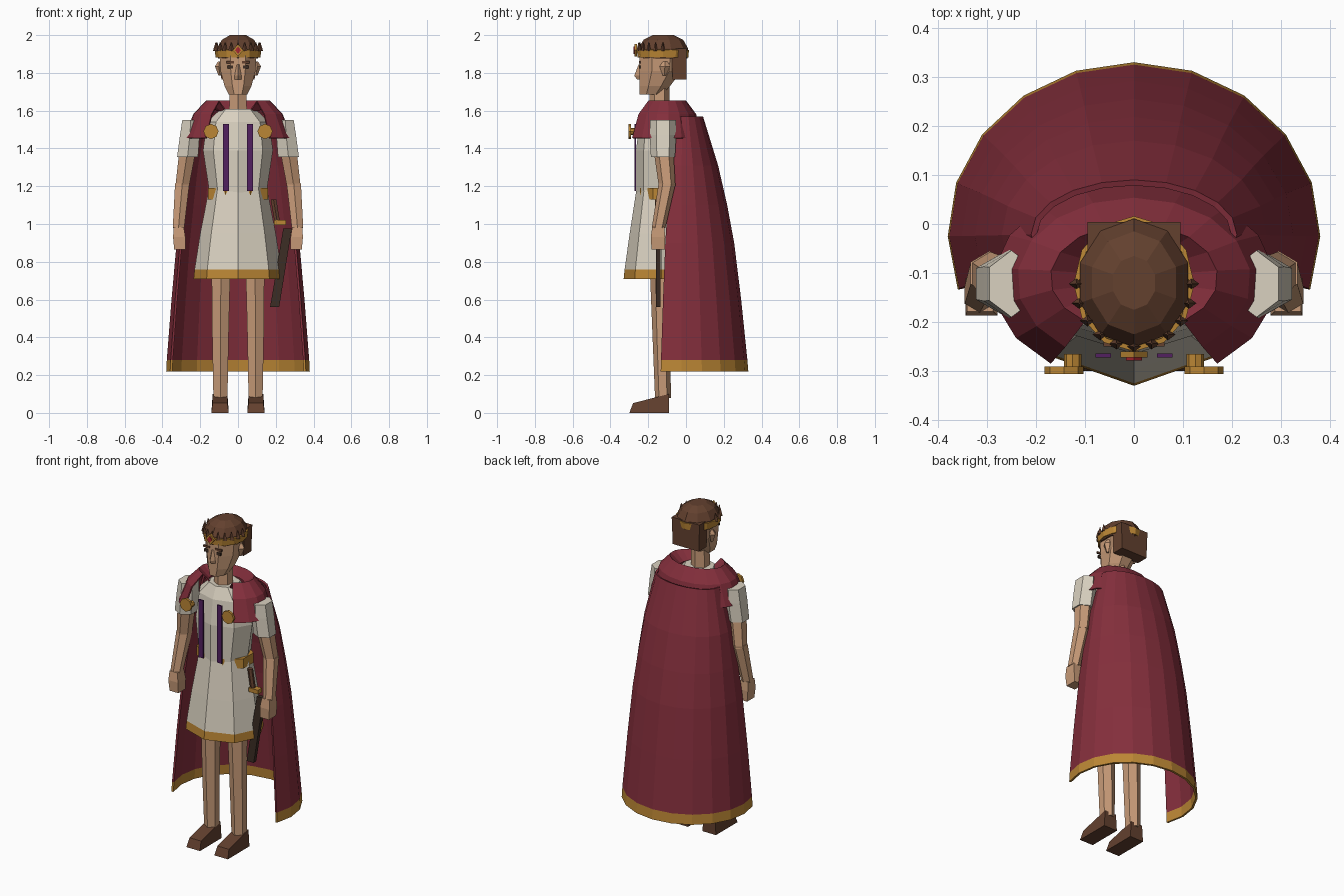
import bpy, bmesh, math
from mathutils import Vector

if "Cube" in bpy.data.objects:
    bpy.data.objects.remove(bpy.data.objects["Cube"], do_unlink=True)


def material(name, r, g, b):
    m = bpy.data.materials.new(name)
    m.use_nodes = True
    m.diffuse_color = (r, g, b, 1)
    m.node_tree.nodes["Principled BSDF"].inputs["Base Color"].default_value = (r, g, b, 1)
    return m


CRIMSON = material("crimson cloth", .23, .028, .045)
CREAM = material("cream linen", .70, .64, .53)
SKIN = material("skin", .58, .33, .19)
GOLD = material("gold", .50, .24, .035)
HAIR = material("brown hair", .125, .052, .028)
DARK = material("dark leather", .045, .026, .018)
PURPLE = material("purple stripe", .085, .014, .115)
GEM = material("red gem", .40, .02, .03)


def finish(name, bm, mats, rule=None):
    bmesh.ops.recalc_face_normals(bm, faces=bm.faces)
    if rule:
        for f in bm.faces:
            f.material_index = rule(f.calc_center_median())
    me = bpy.data.meshes.new(name)
    bm.to_mesh(me)
    bm.free()
    for m in mats:
        me.materials.append(m)
    ob = bpy.data.objects.new(name, me)
    bpy.context.collection.objects.link(ob)
    return ob


def loft(name, rings, *mats, n=8, turn=0, arc=None, caps=True, rule=None):
    """Join elliptical rings (x, y, z, rx, ry); vertex zero faces the front."""
    bm = bmesh.new()
    full = arc is None
    start, span = (turn - 90, 360) if full else (arc[0], arc[1] - arc[0])
    rows = []
    for x, y, z, rx, ry in rings:
        row = []
        for i in range(n if full else n + 1):
            a = math.radians(start + span * i / n)
            row.append(bm.verts.new((x + rx * math.cos(a), y + ry * math.sin(a), z)))
        rows.append(row)
    for low, high in zip(rows, rows[1:]):
        for i in range(n):
            j = (i + 1) % len(low)
            bm.faces.new((low[i], low[j], high[j], high[i]))
    if full and caps:
        bm.faces.new(rows[0][::-1])
        bm.faces.new(rows[-1])
    return finish(name, bm, mats, rule)


def box(name, lo, hi, mat):
    bm = bmesh.new()
    bmesh.ops.create_cube(bm, size=1)
    lo, hi = Vector(lo), Vector(hi)
    for v in bm.verts:
        v.co = [(l + h) / 2 + c * (h - l) for l, h, c in zip(lo, hi, v.co)]
    return finish(name, bm, [mat])


def disc(name, x, y, z, r, depth, mat, n=8, tall=1):
    """Flat polygon plate facing the front."""
    bm = bmesh.new()
    bmesh.ops.create_cone(bm, cap_ends=True, segments=n, radius1=r, radius2=r, depth=depth)
    for v in bm.verts:
        v.co = (x + v.co.x, y + v.co.z, z + v.co.y * tall)
    return finish(name, bm, [mat])


def thicken(ob, t, offset=-1):
    mod = ob.modifiers.new("thickness", "SOLIDIFY")
    mod.thickness = t
    mod.offset = offset


# Cloak with gold hem, open at the front
cloak = loft("cloak", [(0, -.02, z, rx, ry) for z, rx, ry in (
    (.22, .38, .35), (.28, .377, .345), (.6, .352, .312), (.9, .325, .275),
    (1.1, .3, .238), (1.31, .27, .19), (1.57, .21, .11))],
    CRIMSON, GOLD, n=12, arc=(-19, 199), rule=lambda c: c.z < .28)
thicken(cloak, .012)

# Shoulder cape
cape = loft("shoulder_cape", [(0, -.11, 1.60, .11, .08), (0, -.11, 1.65, .17, .11),
                              (0, -.115, 1.58, .235, .165), (0, -.12, 1.455, .285, .2)],
            CRIMSON, n=14, arc=(-54, 234))
thicken(cape, .008, 0)

# Tunic, hem and belt
loft("tunic_body", [(0, -.125, 1.16, .15, .14), (0, -.125, 1.39, .185, .14),
                    (0, -.13, 1.54, .165, .115), (0, -.13, 1.61, .09, .085)], CREAM)
loft("tunic_skirt", [(0, -.13, .71, .235, .2), (0, -.13, .76, .23, .195),
                     (0, -.128, .95, .2, .17), (0, -.125, 1.18, .155, .138)],
     CREAM, GOLD, rule=lambda c: .705 < c.z < .755)
loft("belt", [(0, -.125, 1.13, .172, .128), (0, -.125, 1.19, .172, .128)], GOLD, turn=22.5)

# Neck and head
loft("neck", [(0, -.14, 1.57, .055, .055), (0, -.14, 1.74, .05, .052)], SKIN, n=6)
loft("head", [(0, -.185, 1.685, .052, .065), (0, -.165, 1.73, .077, .087),
              (0, -.135, 1.81, .1, .12), (0, -.13, 1.91, .107, .125)], SKIN, turn=22.5)
loft("nose", [(0, -.245, 1.765, .02, .014), (0, -.247, 1.785, .018, .027),
              (0, -.245, 1.845, .007, .006)], SKIN, n=4)

# Hair
loft("hair_cap", [(0, -.12, 1.875, .112, .127), (0, -.12, 1.93, .116, .131),
                  (0, -.12, 1.975, .09, .105), (0, -.12, 2.0, .045, .055)], HAIR, n=10)
loft("back_hair", [(0, -.035, 1.765, .125, .053), (0, -.035, 1.93, .134, .055)],
     HAIR, n=4, turn=45)

# Circlet with points and a gem
band = loft("circlet", [(0, -.122, 1.882, .119, .134), (0, -.122, 1.922, .123, .138)],
            GOLD, n=12, caps=False)
thicken(band, .01)
for i in range(11):
    a = math.radians(-180 + 18 * i)
    x, y = .117 * math.cos(a), -.122 + .128 * math.sin(a)
    loft("circlet_point", [(x, y, 1.915, .016, .012), (x, y, 1.962, .002, .002)], HAIR, n=4)
disc("gem_mount", 0, -.266, 1.92, .028, .012, GOLD, n=4, tall=1.2)
disc("gem", 0, -.274, 1.92, .016, .008, GEM, n=4, tall=1.2)

for side, s in (("left", 1), ("right", -1)):
    # Face details
    xs = sorted((s * .02, s * .062))
    box(side + "_brow", (xs[0], -.25, 1.85), (xs[1], -.241, 1.862), HAIR)
    xs = sorted((s * .027, s * .056))
    box(side + "_eye", (xs[0], -.249, 1.823), (xs[1], -.24, 1.84), DARK)
    loft(side + "_ear", [(s * .095, -.115, 1.785, .008, .008), (s * .102, -.112, 1.835, .02, .028),
                         (s * .098, -.11, 1.86, .008, .012)], SKIN, n=4)

    # Tunic stripe and brooch
    xs = sorted((s * .047, s * .079))
    box(side + "_stripe", (xs[0], -.272, 1.175), (xs[1], -.264, 1.53), PURPLE)
    disc(side + "_brooch", s * .143, -.298, 1.49, .04, .015, GOLD)
    disc(side + "_brooch_pin", s * .125, -.28, 1.49, .018, .03, GOLD)

    # Sleeve, arm and hand
    loft(side + "_sleeve", [(s * .25, -.122, 1.55, .052, .068), (s * .255, -.122, 1.47, .06, .07),
                            (s * .267, -.122, 1.355, .064, .064)], CREAM, n=6)
    loft(side + "_upper_arm", [(s * .268, -.118, 1.38, .05, .052),
                               (s * .295, -.1, 1.2, .042, .044)], SKIN, n=6)
    loft(side + "_forearm", [(s * .295, -.1, 1.215, .044, .045),
                             (s * .315, -.145, .98, .035, .036)], SKIN, n=6)
    loft(side + "_hand", [(s * .308, -.147, .865, .042, .05), (s * .311, -.148, .93, .046, .054),
                          (s * .314, -.147, .985, .038, .045)], SKIN, n=4, turn=45)

    # Leg and shoe
    loft(side + "_leg", [(s * .093, -.122, .08, .043, .042), (s * .093, -.13, .4, .05, .047),
                         (s * .09, -.137, .8, .058, .056)], SKIN, n=6)
    shoe = box(side + "_shoe", (s * .095 - .046, -.3, 0), (s * .095 + .046, -.09, .1), HAIR)
    for v in shoe.data.vertices:
        if v.co.z > .05:
            v.co.x = s * .095 + (v.co.x - s * .095) * .85
            if v.co.y < -.2:
                v.co.y, v.co.z = -.28, .052

# Sword at the left hip
loft("scabbard", [(.194, -.147, .56, .034, .017), (.262, -.147, .975, .032, .017)],
     DARK, n=4, turn=45)
box("sword_guard", (.19, -.17, .995), (.255, -.13, 1.02), GOLD)
loft("sword_grip", [(.207, -.15, 1.015, .017, .014), (.188, -.15, 1.13, .017, .014)], HAIR, n=6)
